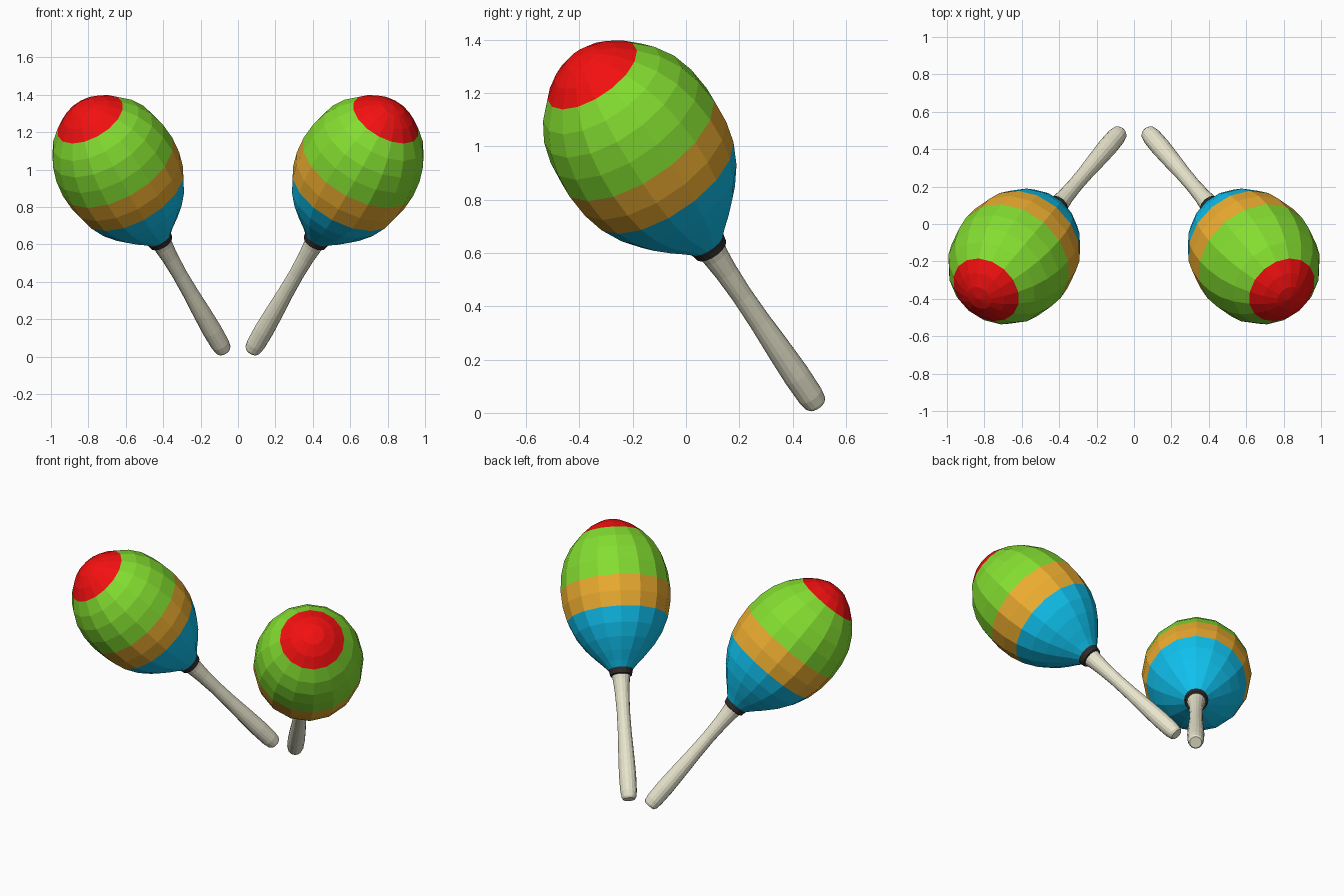
import bpy, bmesh, math
from mathutils import Vector

if "Cube" in bpy.data.objects:
    bpy.data.objects.remove(bpy.data.objects["Cube"])

SIDES = 16
HANDLE_END = Vector((0.075, 0.49, 0.03))
AXIS = Vector((0.431, -0.507, 0.746)).normalized()


def material(name, color):
    m = bpy.data.materials.new(name)
    m.diffuse_color = (*color, 1)
    m.use_nodes = True
    m.node_tree.nodes["Principled BSDF"].inputs["Base Color"].default_value = m.diffuse_color
    return m


# Profiles are (distance along the axis, radius)
PARTS = [
    ("handle", material("cream", (0.82, 0.80, 0.62)),
     [(0, 0), (0, 0.036), (0.012, 0.044), (0.05, 0.050), (0.15, 0.052), (0.28, 0.048),
      (0.42, 0.042), (0.55, 0.040), (0.67, 0.044), (0.75, 0.051), (0.79, 0.058)]),
    ("neck_ring", material("charcoal", (0.03, 0.025, 0.025)),
     [(0.775, 0.050), (0.78, 0.066), (0.80, 0.070), (0.815, 0.074)]),
    ("lower_band", material("blue", (0.005, 0.53, 0.85)),
     [(0.815, 0.074), (0.85, 0.105), (0.90, 0.155), (0.965, 0.213), (1.04, 0.264), (1.13, 0.304)]),
    ("middle_band", material("orange", (0.85, 0.42, 0.03)),
     [(1.13, 0.304), (1.22, 0.325), (1.32, 0.332)]),
    ("upper_band", material("green", (0.23, 0.73, 0.03)),
     [(1.32, 0.332), (1.42, 0.323), (1.51, 0.299), (1.59, 0.256), (1.66, 0.195)]),
    ("top_cap", material("red", (0.9, 0.005, 0.005)),
     [(1.66, 0.195), (1.71, 0.135), (1.745, 0.068), (1.757, 0)]),
]


def lathe(name, profile, mat, side):
    """Revolve a profile around the maraca axis; side = -1 mirrors in x."""
    base = Vector((HANDLE_END.x * side, HANDLE_END.y, HANDLE_END.z))
    axis = Vector((AXIS.x * side, AXIS.y, AXIS.z))
    u = axis.cross(Vector((0, 0, 1))).normalized()
    v = axis.cross(u)
    bm = bmesh.new()
    rings = []
    for t, r in profile:
        c = base + axis * t
        if r == 0:
            rings.append([bm.verts.new(c)] * SIDES)
            continue
        rings.append([bm.verts.new(c + r * (u * math.cos(a) + v * math.sin(a)))
                      for a in (2 * math.pi * i / SIDES for i in range(SIDES))])
    for lo, hi in zip(rings, rings[1:]):
        for i in range(SIDES):
            j = (i + 1) % SIDES
            bm.faces.new(list(dict.fromkeys((lo[i], lo[j], hi[j], hi[i]))))
    bmesh.ops.recalc_face_normals(bm, faces=bm.faces)
    # open bands: make sure the faces look away from the axis
    f = max(bm.faces, key=lambda f: f.calc_area())
    p = f.calc_center_median() - base
    if f.normal.dot(p - axis * p.dot(axis)) < 0:
        bmesh.ops.reverse_faces(bm, faces=bm.faces)
    me = bpy.data.meshes.new(name)
    bm.to_mesh(me)
    bm.free()
    me.materials.append(mat)
    bpy.context.collection.objects.link(bpy.data.objects.new(name, me))


# Right and left maraca
for label, side in (("right", 1), ("left", -1)):
    for part, mat, profile in PARTS:
        lathe(f"{label}_{part}", profile, mat, side)
